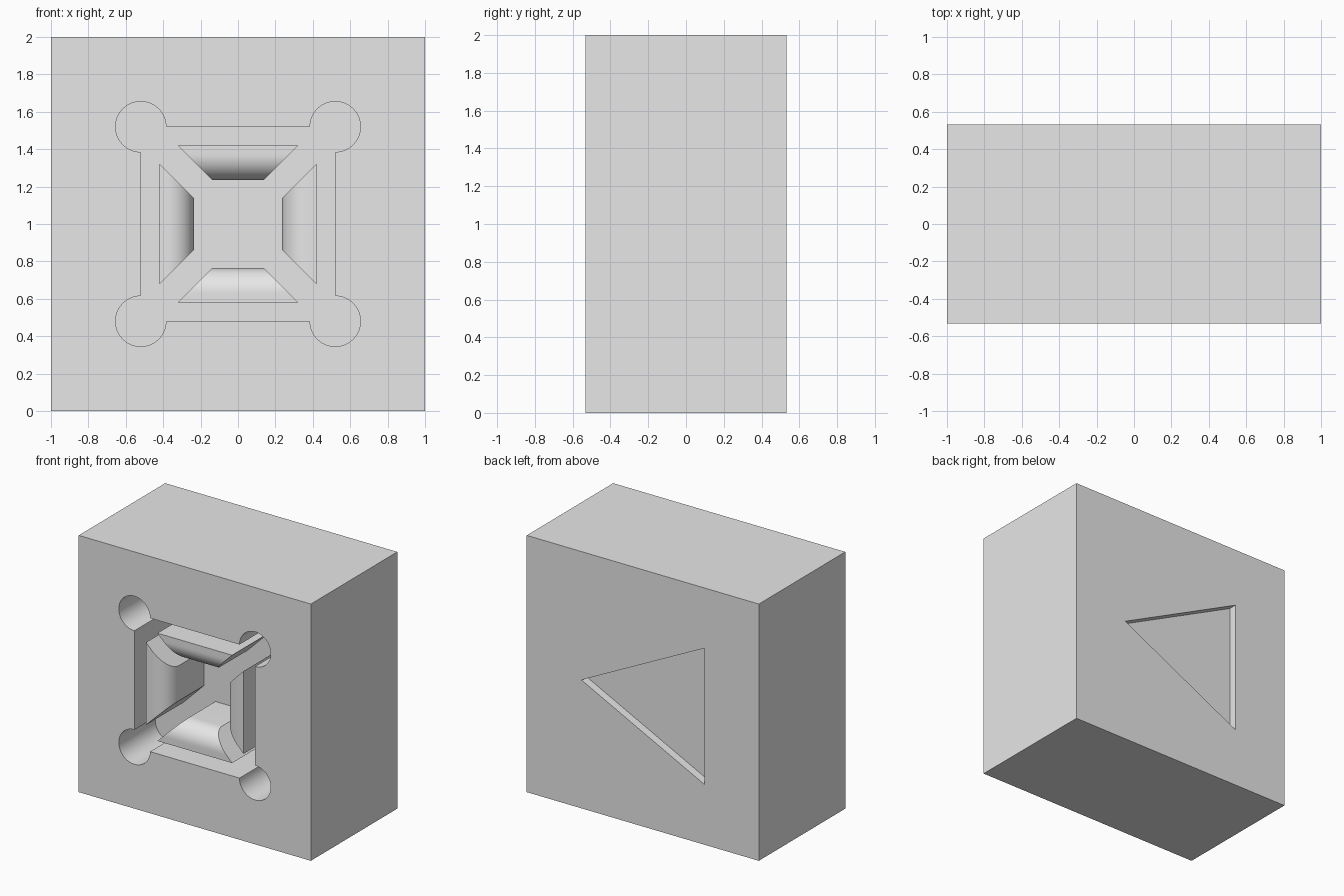
import bpy, bmesh, math
from mathutils import Matrix, Vector

old = bpy.data.objects.get("Cube")
if old:
    bpy.data.objects.remove(old, do_unlink=True)

HALF_DEPTH = 0.532
FRONT = -HALF_DEPTH
CAVITY_DEPTH = 0.45
CAVITY_HALF = 0.52
CENTRE_Z = 1.0

grey = bpy.data.materials.new("plain_grey")
grey.use_nodes = True
grey.diffuse_color = (0.8, 0.8, 0.8, 1)
grey.node_tree.nodes["Principled BSDF"].inputs["Base Color"].default_value = (0.8, 0.8, 0.8, 1)


def make_object(name, bm):
    bmesh.ops.recalc_face_normals(bm, faces=bm.faces)
    mesh = bpy.data.meshes.new(name)
    bm.to_mesh(mesh)
    bm.free()
    mesh.materials.append(grey)
    obj = bpy.data.objects.new(name, mesh)
    bpy.context.collection.objects.link(obj)
    return obj


def select(obj):
    bpy.ops.object.select_all(action='DESELECT')
    obj.select_set(True)
    bpy.context.view_layer.objects.active = obj


def box(name, size, centre):
    bm = bmesh.new()
    bmesh.ops.create_cube(bm, size=1, matrix=Matrix.Translation(centre) @ Matrix.Diagonal((*size, 1)))
    return make_object(name, bm)


def prism(name, outline, y0, y1):
    """Extrude an outline in the x-z plane between two depths."""
    bm = bmesh.new()
    face = bm.faces.new([bm.verts.new((x, y0, z)) for x, z in outline])
    ext = bmesh.ops.extrude_face_region(bm, geom=[face])["geom"]
    moved = [g for g in ext if isinstance(g, bmesh.types.BMVert)]
    bmesh.ops.translate(bm, verts=moved, vec=(0, y1 - y0, 0))
    return make_object(name, bm)


def circle(cx, cz, radius, count=48):
    steps = [math.tau * (i + 0.5) / count for i in range(count)]
    return [(cx + radius * math.cos(a), cz + radius * math.sin(a)) for a in steps]


def carve(target, cutter):
    cutter.hide_render = True
    mod = target.modifiers.new("carve", 'BOOLEAN')
    mod.operation = 'DIFFERENCE'
    mod.solver = 'EXACT'
    mod.object = cutter
    select(target)
    bpy.ops.object.modifier_apply(modifier=mod.name)
    bpy.data.objects.remove(cutter, do_unlink=True)


# Main block
block = box("block", (2, 2 * HALF_DEPTH, 2), (0, 0, CENTRE_Z))

# Square socket with round relief holes at its corners
y_front, y_floor = FRONT - 0.1, FRONT + CAVITY_DEPTH
side = 2 * CAVITY_HALF
carve(block, box("socket_cutter", (side, y_floor - y_front, side),
                 (0, (y_front + y_floor) / 2, CENTRE_Z)))
for sx in (-1, 1):
    for sz in (-1, 1):
        outline = circle(sx * CAVITY_HALF, CENTRE_Z + sz * CAVITY_HALF, 0.135)
        carve(block, prism("hole_cutter", outline, y_front, y_floor))

# Shallow triangular recess in the back
triangle = [(0.53, 1.0), (-0.53, 1.53), (-0.53, 0.47)]
carve(block, prism("triangle_cutter", triangle, HALF_DEPTH - 0.065, HALF_DEPTH + 0.1))
select(block)
bpy.ops.object.shade_smooth_by_angle(angle=math.radians(30))

# Four mitred jaws with a rounded inner lip, standing on the socket floor
OUTER, INNER, LIP = 0.42, 0.235, 0.14
MITRE_GAP = 0.098
profile = [(OUTER, y_floor), (OUTER, FRONT)]
for i in range(17):
    a = math.pi / 2 * i / 16
    profile.append((INNER + LIP * (1 - math.sin(a)), FRONT + LIP * (1 - math.cos(a))))
profile.append((INNER, y_floor))


def jaw(name, angle):
    bm = bmesh.new()
    left = [bm.verts.new((-(r - MITRE_GAP), y, r)) for r, y in profile]
    right = [bm.verts.new((r - MITRE_GAP, y, r)) for r, y in profile]
    bm.faces.new(left)
    bm.faces.new(right[::-1])
    for i in range(len(profile)):
        j = (i + 1) % len(profile)
        bm.faces.new((left[i], right[i], right[j], left[j]))
    place = Matrix.Translation(Vector((0, 0, CENTRE_Z))) @ Matrix.Rotation(angle, 4, 'Y')
    bmesh.ops.transform(bm, matrix=place, verts=bm.verts)
    obj = make_object(name, bm)
    select(obj)
    bpy.ops.object.shade_smooth_by_angle(angle=math.radians(30))


for i, name in enumerate(("top_jaw", "left_jaw", "bottom_jaw", "right_jaw")):
    jaw(name, i * math.pi / 2)
